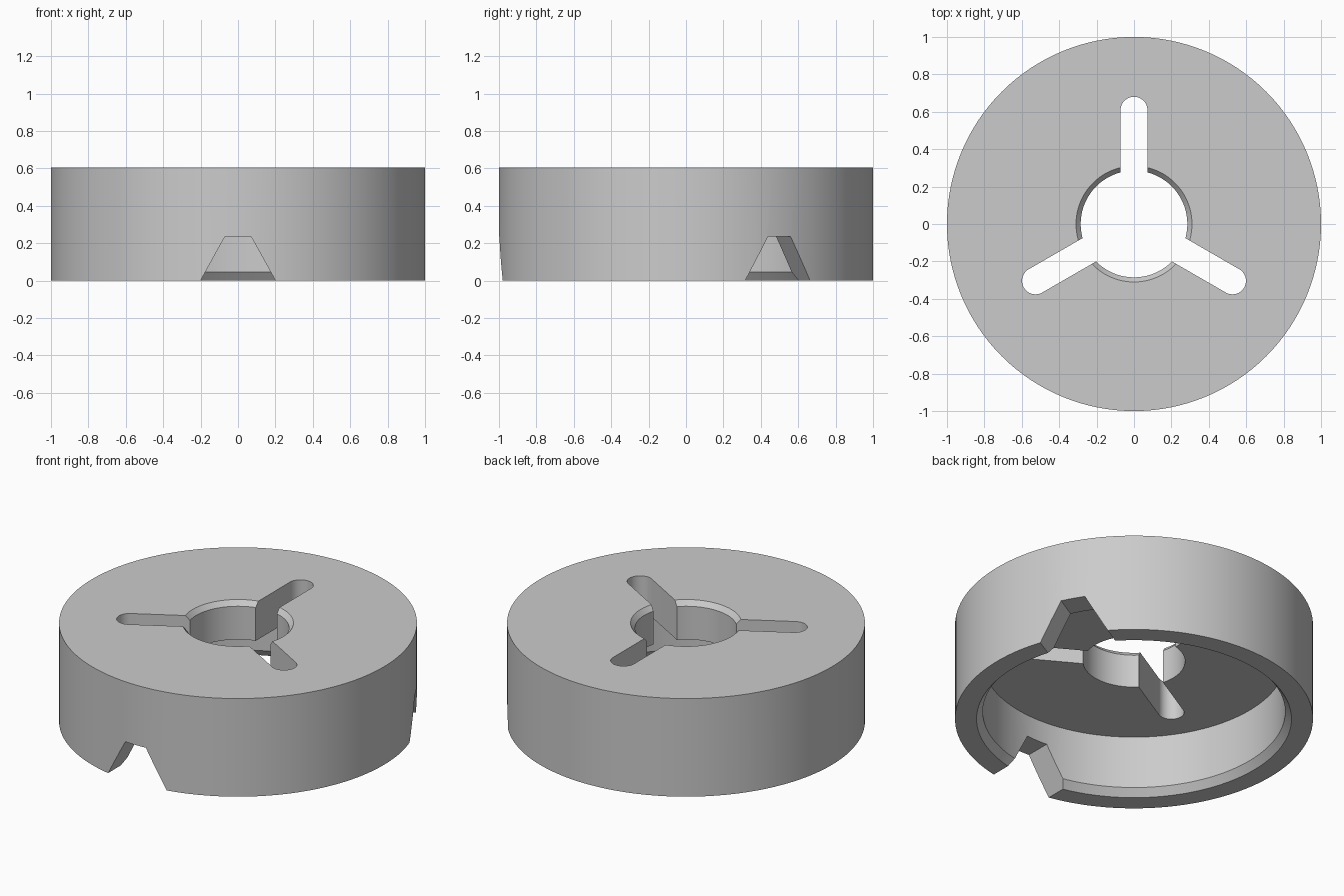
import bpy
import bmesh
from math import sin, cos, pi, radians
from mathutils import Matrix

cube = bpy.data.objects.get("Cube")
if cube:
    bpy.data.objects.remove(cube, do_unlink=True)

HEIGHT = 0.605
SEGMENTS = 128

grey = bpy.data.materials.new("plain grey")
grey.use_nodes = True
grey.diffuse_color = (0.6, 0.6, 0.6, 1)
grey.node_tree.nodes["Principled BSDF"].inputs["Base Color"].default_value = (0.6, 0.6, 0.6, 1)


def make_object(name, bm):
    bmesh.ops.recalc_face_normals(bm, faces=bm.faces)
    mesh = bpy.data.meshes.new(name)
    bm.to_mesh(mesh)
    bm.free()
    mesh.materials.append(grey)
    obj = bpy.data.objects.new(name, mesh)
    bpy.context.collection.objects.link(obj)
    return obj


def prism(name, outline, offset, angle):
    """Extrude a closed outline by an offset, then turn it about z."""
    bm = bmesh.new()
    face = bm.faces.new([bm.verts.new(p) for p in outline])
    extruded = bmesh.ops.extrude_face_region(bm, geom=[face])["geom"]
    verts = [v for v in extruded if isinstance(v, bmesh.types.BMVert)]
    bmesh.ops.translate(bm, verts=verts, vec=offset)
    bm.transform(Matrix.Rotation(angle, 4, "Z"))
    return make_object(name, bm)


# Turned ring: bored hub with top chamfer, hollow underside, chamfered skirt
profile = [(0.285, 0.37), (0.845, 0.37), (0.845, 0.045), (0.88, 0),
           (1, 0), (1, HEIGHT), (0.31, HEIGHT), (0.285, HEIGHT - 0.03)]
bm = bmesh.new()
rings = []
for i in range(SEGMENTS):
    a = 2 * pi * i / SEGMENTS
    rings.append([bm.verts.new((r * cos(a), r * sin(a), z)) for r, z in profile])
for i, ring in enumerate(rings):
    following = rings[(i + 1) % SEGMENTS]
    for j in range(len(profile)):
        k = (j + 1) % len(profile)
        bm.faces.new((ring[j], following[j], following[k], ring[k]))
body = make_object("slotted_disc_body", bm)

# Round-ended slots and the tapered skirt notches opposite them
slot = [(0.1, -0.072, 0.2)]
for i in range(25):
    a = -pi / 2 + pi * i / 24
    slot.append((0.608 + 0.072 * cos(a), 0.072 * sin(a), 0.2))
slot.append((0.1, 0.072, 0.2))
notch = [(0.6, y, z) for y, z in
         ((-0.228, -0.05), (0.228, -0.05), (0.07, 0.235), (-0.07, 0.235))]

cutters = []
for turn in range(3):
    angle = radians(90 + 120 * turn)
    cutters.append(prism("slot_cutter", slot, (0, 0, 0.6), angle))
    cutters.append(prism("notch_cutter", notch, (0.6, 0, 0), angle + pi))

bpy.ops.object.select_all(action="DESELECT")
body.select_set(True)
bpy.context.view_layer.objects.active = body
for cutter in cutters:
    cutter.hide_render = True
    cut = body.modifiers.new("cut", "BOOLEAN")
    cut.operation = "DIFFERENCE"
    cut.solver = "EXACT"
    cut.object = cutter
    bpy.ops.object.modifier_apply(modifier=cut.name)
for cutter in cutters:
    bpy.data.objects.remove(cutter, do_unlink=True)

bpy.ops.object.shade_smooth_by_angle(angle=radians(25))
